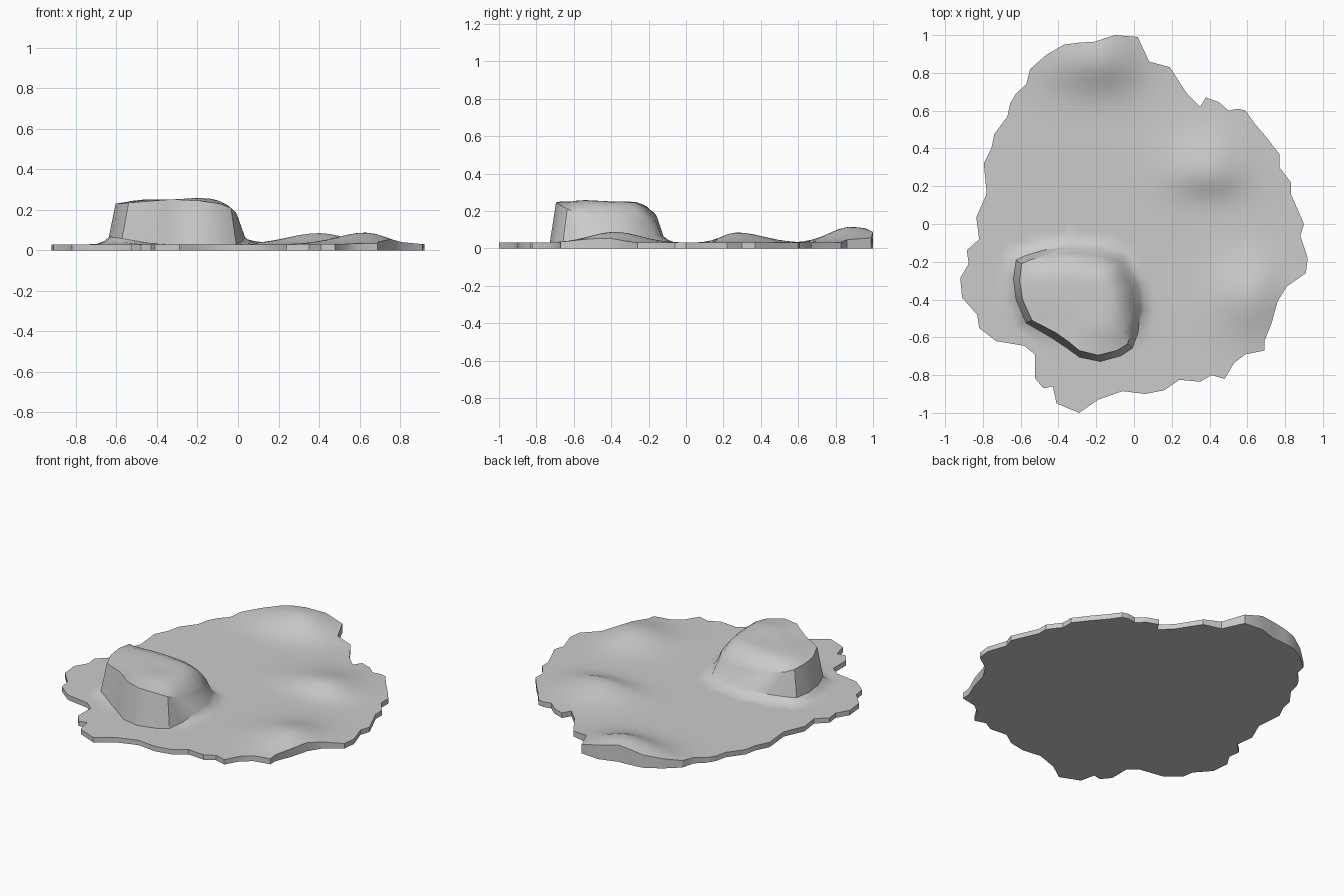
import bpy, bmesh
from math import exp
from mathutils import Vector
from mathutils.geometry import delaunay_2d_cdt

if "Cube" in bpy.data.objects:
    bpy.data.objects.remove(bpy.data.objects["Cube"])

# Ragged coastline of the island (clockwise from the north tip)
coast = [(-.1, 1), (.02, .99), (.08, .86), (.19, .83), (.28, .69), (.35, .62), (.38, .67),
         (.45, .645), (.5, .6), (.55, .61), (.59, .6), (.64, .53), (.7, .46), (.77, .37),
         (.77, .3), (.83, .22), (.83, .16), (.9, 0), (.88, -.06), (.92, -.18), (.91, -.26),
         (.81, -.33), (.76, -.41), (.73, -.52), (.69, -.62), (.69, -.67), (.59, -.69),
         (.53, -.735), (.48, -.82), (.41, -.8), (.35, -.835), (.24, -.825), (.16, -.88),
         (.06, -.9), (-.06, -.885), (-.19, -.93), (-.29, -1), (-.41, -.95), (-.43, -.86),
         (-.48, -.87), (-.525, -.815), (-.525, -.69), (-.58, -.645), (-.73, -.62),
         (-.82, -.55), (-.83, -.48), (-.91, -.39), (-.92, -.285), (-.875, -.21),
         (-.885, -.14), (-.82, -.08), (-.835, .035), (-.78, .16), (-.795, .32),
         (-.755, .4), (-.74, .475), (-.67, .57), (-.655, .64), (-.625, .69), (-.57, .74),
         (-.55, .82), (-.465, .895), (-.37, .95), (-.29, .96), (-.21, .965)]

# Rim of the plateau with its varying height (x, y, z)
rim = [(-.55, -.19, .205), (-.45, -.165, .185), (-.33, -.155, .168), (-.19, -.165, .152),
       (-.08, -.2, .145), (-.015, -.33, .146), (0, -.45, .162), (-.01, -.56, .187),
       (-.035, -.635, .21), (-.09, -.67, .23), (-.19, -.695, .245), (-.29, -.67, .25),
       (-.35, -.62, .25), (-.415, -.575, .245), (-.54, -.51, .235), (-.59, -.4, .23),
       (-.605, -.3, .23), (-.595, -.21, .225)]
rim_xy = [Vector(p[:2]) for p in rim]
centre = Vector((-.29, -.41))


def bump(d, lo, hi):
    """Bell curve with a different width on each side."""
    return exp(-(d / (lo if d < 0 else hi)) ** 2)


def ground(p):
    x, y = p
    return (.03 + .085 * bump(x + .18, .28, .2) * bump(y - .88, .16, .25)
            + .055 * bump(x - .4, .22, .18) * bump(y - .27, .11, .2)
            + .058 * bump(x - .63, .2, .14) * bump(y + .38, .19, .19))


def inside(p, loop):
    hit = False
    for a, b in zip(loop, loop[1:] + loop[:1]):
        if (a[1] > p[1]) != (b[1] > p[1]):
            if p[0] < a[0] + (p[1] - a[1]) * (b[0] - a[0]) / (b[1] - a[1]):
                hit = not hit
    return hit


def edge_distance(p, loop):
    best = 9
    for a, b in zip(loop, loop[1:] + loop[:1]):
        t = max(0, min(1, (p - a).dot(b - a) / (b - a).length_squared))
        best = min(best, (p - a.lerp(b, t)).length)
    return best


def offset(extra):
    return [p + (p - centre).normalized() * extra for p in rim_xy]


def dome(p):
    w = [1 / ((p - q).length_squared + 1e-6) for q in rim_xy]
    edge = sum(a * r[2] for a, r in zip(w, rim)) / sum(w)
    s = min(1, edge_distance(p, rim_xy) / .14)
    s = s * (2 - s)
    return edge * (1 - s) + (.25 + .008 * bump(p.x + .2, .12, .1) * bump(p.y + .55, .1, .1)) * s


# Collect loops and interior points with heights
pts, heights, edges = [], [], []


def add_loop(loop, zs):
    n, k = len(pts), len(loop)
    pts.extend(loop)
    heights.extend(zs)
    edges.extend((n + i, n + (i + 1) % k) for i in range(k))


shore = [Vector(p) for p in coast]
foot, flare, apron = offset(.035), offset(.06), offset(.1)
add_loop(shore, [ground(p) for p in shore])
add_loop(rim_xy, [r[2] for r in rim])
# the cliff foot is crisp on the south-west side and flared elsewhere
south = [max(0, min(1, (-.5 - p.y) / .12)) for p in foot]
add_loop(foot, [ground(p) + .035 * (1 - s) for p, s in zip(foot, south)])
add_loop(flare, [ground(p) + .016 * (1 - s) for p, s in zip(flare, south)])
add_loop(apron, [ground(p) for p in apron])

step = .045
for i in range(-23, 24):
    for j in range(-23, 24):
        p = Vector((i * step + (j % 2) * step / 2, j * step))
        if inside(p, rim_xy) and edge_distance(p, rim_xy) > .02:
            pts.append(p)
            heights.append(dome(p))
        elif (inside(p, shore) and not inside(p, apron)
              and edge_distance(p, shore) > .02 and edge_distance(p, apron) > .015):
            pts.append(p)
            heights.append(ground(p))

# Terrain surface
vs, _, fs, origin, _, _ = delaunay_2d_cdt(pts, edges, [], 1, 1e-5)
bm = bmesh.new()
bv = [bm.verts.new((v.x, v.y, heights[o[0]] if o else ground(v))) for v, o in zip(vs, origin)]
for f in fs:
    bm.faces.new([bv[i] for i in f])
bmesh.ops.delete(bm, geom=[v for v in bm.verts if not v.link_faces], context='VERTS')

# Skirt and flat underside
border = [e for e in bm.edges if e.is_boundary]
new = bmesh.ops.extrude_edge_only(bm, edges=border)["geom"]
for v in new:
    if isinstance(v, bmesh.types.BMVert):
        v.co.z = 0
bmesh.ops.holes_fill(bm, edges=[e for e in bm.edges if e.is_boundary], sides=0)
bmesh.ops.recalc_face_normals(bm, faces=bm.faces)

mesh = bpy.data.meshes.new("island_terrain")
bm.to_mesh(mesh)
bm.free()
island = bpy.data.objects.new("island_terrain", mesh)
bpy.context.collection.objects.link(island)
bpy.context.view_layer.objects.active = island
island.select_set(True)
bpy.ops.object.shade_smooth_by_angle(angle=.6)
